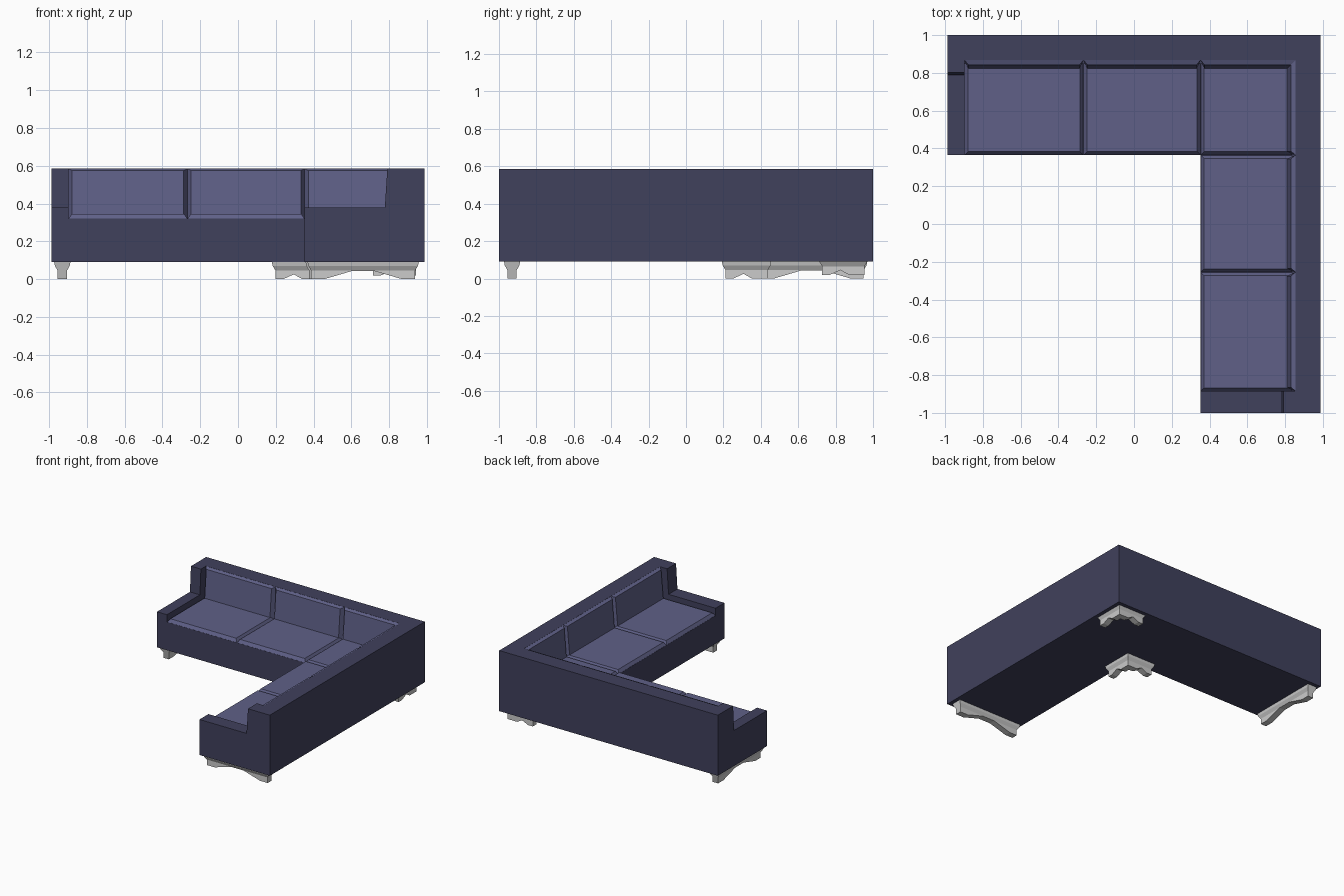
import bpy, bmesh

if "Cube" in bpy.data.objects:
    bpy.data.objects.remove(bpy.data.objects["Cube"])

X, Y = 0.9875, 1.0          # outer back corner of the L
ENDS = (1.975, 2.0)         # length of each wing
FRONT, WALL, ARM = 0.635, 0.132, 1.885
SEAMS = (0.635, 1.255, ARM)


def place(wing, a, d, z):
    """a = distance along the wing from the corner, d = depth from the outer back."""
    return (X - a, Y - d, z) if wing == 0 else (X - d, Y - a, z)


def material(name, rgb):
    m = bpy.data.materials.new(name)
    m.diffuse_color = (*rgb, 1)
    m.use_nodes = True
    m.node_tree.nodes["Principled BSDF"].inputs["Base Color"].default_value = m.diffuse_color
    return m


def finish(name, bm, mat=None):
    bmesh.ops.remove_doubles(bm, verts=bm.verts, dist=0.0002)
    bmesh.ops.recalc_face_normals(bm, faces=bm.faces)
    me = bpy.data.meshes.new(name)
    bm.to_mesh(me)
    bm.free()
    ob = bpy.data.objects.new(name, me)
    bpy.context.collection.objects.link(ob)
    if mat:
        me.materials.append(mat)
    return ob


def loft(bm, rings, cap_start=True, cap_end=True):
    """Skin closed rings of equal length."""
    vs = [[bm.verts.new(p) for p in r] for r in rings]
    n = len(vs[0])
    for r, s in zip(vs, vs[1:]):
        for i in range(n):
            j = (i + 1) % n
            bm.faces.new((r[i], r[j], s[j], s[i]))
    if cap_start:
        bm.faces.new(vs[0])
    if cap_end:
        bm.faces.new(vs[-1])


dark = material("frame_fabric", (0.051, 0.052, 0.107))
light = material("cushion_fabric", (0.115, 0.118, 0.245))

# frame: seat base and backrest, mitred at the corner
base = [(FRONT, .09), (FRONT, .32), (WALL, .32), (WALL, .585), (0, .585), (0, .09)]
bm = bmesh.new()
for w in (0, 1):
    loft(bm, [[place(w, d, d, z) for d, z in base],
              [place(w, ARM, d, z) for d, z in base]], False, False)
finish("sofa_frame", bm, dark)

# arms: low front, stepping up to the backrest
arm = [(FRONT, .09), (FRONT, .38), (.21, .38), (.197, .585), (0, .585), (0, .09)]
for w, name in enumerate(("left_arm", "front_arm")):
    bm = bmesh.new()
    loft(bm, [[place(w, a, d, z) for d, z in arm] for a in (ARM, ENDS[w])])
    finish(name, bm, dark)


# seat cushions: slabs with chamfered tops
def seat(name, w, a0, a1):
    d0, i = .15, .018
    bm = bmesh.new()
    rings = []
    for k, z in ((0, .318), (i, .345)):
        pts = ((a0 + k, d0), (a1 - k, d0), (a1 - k, FRONT - k), (a0 + k, FRONT - k))
        rings.append([place(w, a, d, z) for a, d in pts])
    loft(bm, rings)
    finish(name, bm, light)


# back cushions: chamfered panels leaning on the backrest
def back(name, w, a0, a1):
    i = .02
    bm = bmesh.new()
    loft(bm, [
        [place(w, a, WALL, z) for a, z in ((a0, .32), (a1, .32), (a1, .584), (a0, .584))],
        [place(w, a, d, z) for a, d, z in ((a0 + i, .178, .335), (a1 - i, .178, .335),
                                           (a1 - i, .157, .574), (a0 + i, .157, .574))]])
    finish(name, bm, light)


seat("corner_seat_cushion", 0, .15, FRONT)
for w, side in enumerate(("left", "right")):
    back(f"{side}_corner_back_cushion", w, WALL, FRONT)
    for n, (a0, a1) in enumerate(zip(SEAMS, SEAMS[1:]), 1):
        seat(f"{side}_seat_cushion_{n}", w, a0, a1)
        back(f"{side}_back_cushion_{n}", w, a0, a1)


# foot cross-section: (half width, height, taper share), wide at the top
def section(b):
    half = [(.043, .091, 0), (.039, .07, .25), (.025, .045, 1), (.025, b, 1)]
    return [(-h, z, t) for h, z, t in half] + [(h, z, t) for h, z, t in half[::-1]]


# end feet: long arched brackets across the ends of the wings
stations = [(.03, .05, 0), (.12, .12, 0), (.27, .27, .044),
            (.38, .38, .044), (.53, .53, 0), (.62, .60, 0)]
for w, name in enumerate(("left_end_foot", "front_end_foot")):
    c = (1.9175, 1.93)[w]
    bm = bmesh.new()
    loft(bm, [[place(w, c + h, s + (e - s) * t, z) for h, z, t in section(b)]
              for s, e, b in stations])
    finish(name, bm)

# corner feet: L-shaped brackets with mitred corners
stations = [(.06, .06, 0), (.105, .105, .025), (.16, .16, 0), (.222, .202, 0)]
for name, c, lift in (("outer_corner_foot", .07, .02), ("inner_corner_foot", .587, 0)):
    bm = bmesh.new()
    for w in (0, 1):
        rings = [[place(w, c + h, c + h, z + lift) for h, z, t in section(0)]]
        rings += [[place(w, c + s + (e - s) * t, c + h, z + lift) for h, z, t in section(b)]
                  for s, e, b in stations]
        loft(bm, rings, False, True)
    finish(name, bm)
